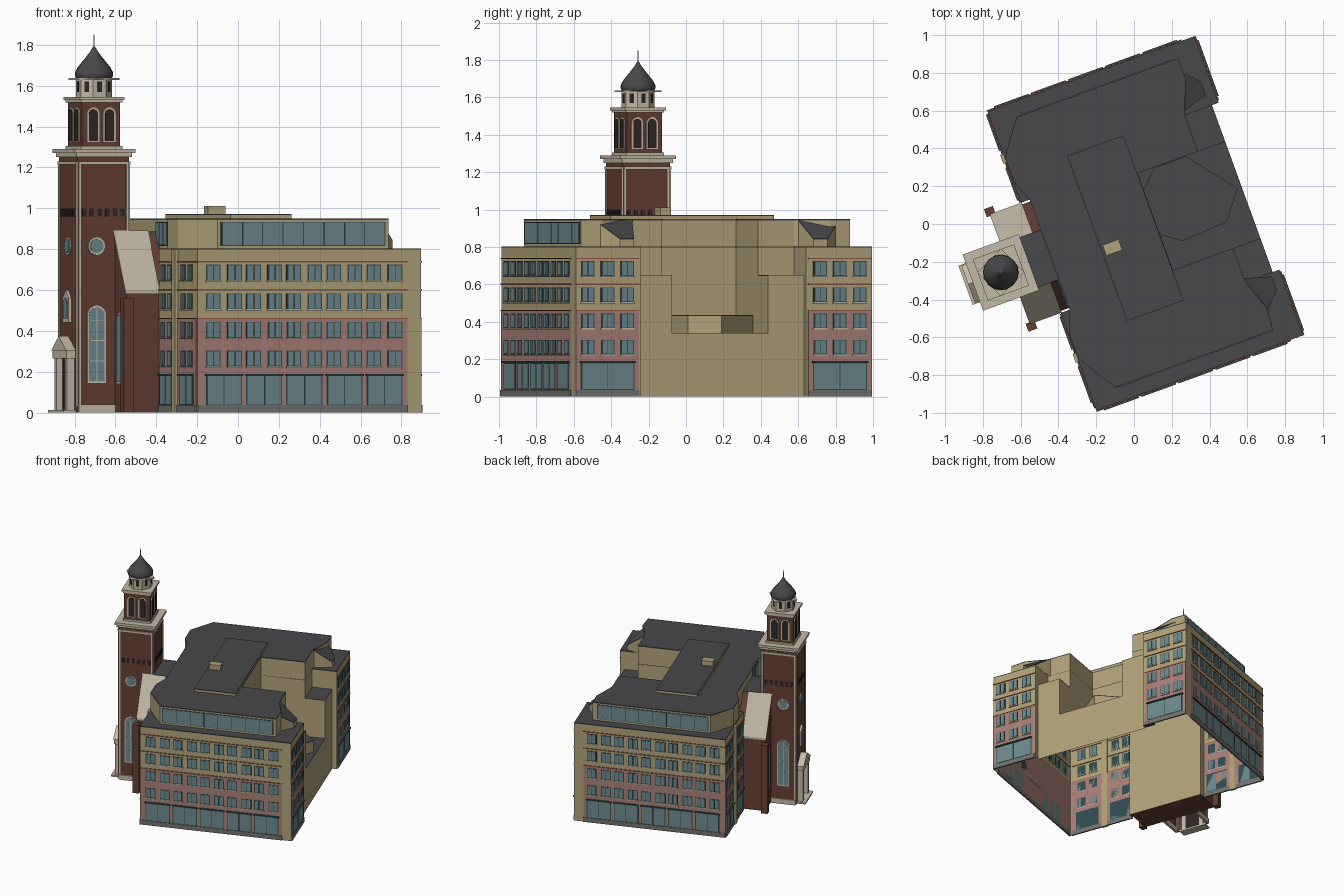
import bpy, bmesh
from math import sin, cos, pi, radians

if "Cube" in bpy.data.objects:
    bpy.data.objects.remove(bpy.data.objects["Cube"])

COL = dict(beige=(.44,.36,.19), pink=(.40,.21,.18), brown=(.13,.05,.033), roof=(.065,.065,.07),
           pale=(.55,.49,.38), glass=(.15,.25,.27), teal=(.03,.075,.08), grey=(.17,.17,.16),
           red=(.27,.09,.06), dark=(.03,.02,.018))
parts = {}

def solid(name, col, a, b, caps=(True, True), smooth=False):
    """Loft between two rings of (u, v, z) points."""
    bm = parts.setdefault(name, (bmesh.new(), col))[0]
    A = [bm.verts.new(p) for p in a]
    B = [bm.verts.new(p) for p in b]
    n = len(A)
    for i in range(n):
        f = bm.faces.new((A[i], A[(i+1) % n], B[(i+1) % n], B[i]))
        f.smooth = smooth
    if caps[0]: bm.faces.new(A[::-1])
    if caps[1]: bm.faces.new(B)

def prism(name, col, pts, z0, z1, caps=(True, True)):
    solid(name, col, [(u, v, z0) for u, v in pts], [(u, v, z1) for u, v in pts], caps)

def rect(u0, u1, v0, v1):
    return [(u0, v0), (u1, v0), (u1, v1), (u0, v1)]

def face(ou, ov, ang):
    """Wall frame: origin and outward normal angle."""
    a = radians(ang)
    return ou, ov, -sin(a), cos(a), cos(a), sin(a)

def plate(name, col, f, pts, d, d0=-.004):
    """Flat outline of (s, z) on a wall, thickened outward to d."""
    ou, ov, tu, tv, nu, nv = f
    P = lambda k: [(ou+tu*s+nu*k, ov+tv*s+nv*k, z) for s, z in pts]
    solid(name, col, P(d0), P(d))

def bar(name, col, f, s, w, z0, z1, d):
    plate(name, col, f, [(s-w/2, z0), (s+w/2, z0), (s+w/2, z1), (s-w/2, z1)], d)

def arch(name, col, f, s, w, z0, z1, d):
    r = w/2
    plate(name, col, f, [(s-r, z0), (s+r, z0)] +
          [(s+r*cos(pi*i/8), z1-r+r*sin(pi*i/8)) for i in range(9)], d)

def disc(name, col, f, s, z, r, d):
    plate(name, col, f, [(s+r*cos(pi*i/8), z+r*sin(pi*i/8)) for i in range(16)], d)

def ring(c, r, n, z, rot=0):
    return [(c[0]+r*cos(rot+2*pi*i/n), c[1]+r*sin(rot+2*pi*i/n), z) for i in range(n)]

def panes(f, s, w, z0, z1, n, d=.006):
    """Framed glazing split in n panes."""
    bar("window_frames", "teal", f, s, w+.008, z0-.004, z1+.004, d-.003)
    for i in range(n):
        bar("window_glass", "glass", f, s-w/2+(i+.5)*w/n, w/n-.005, z0, z1, d)

def bay(f, s, w, offsets, ww):
    """One facade bay: shopfront and four storeys of windows."""
    panes(f, s, w, .04, .178, 2)
    bar("shopfront_lintels", "teal", f, s, w+.015, .18, .19, .014)
    for z in (.23, .37, .51, .65):
        for o in offsets:
            panes(f, s+o, ww, z, z+.07, 2)
            bar("window_sills", "pale", f, s+o, ww+.012, z-.011, z-.004, .009)

def skin(f, s, w):
    """Pink lower wall, plinth and red string bands."""
    bar("brick_lower_walls", "pink", f, s, w, .03, .46, .002)
    bar("plinth", "grey", f, s, w, 0, .036, .007)
    for z in (.457, .598, .735):
        bar("string_bands", "red", f, s, w, z, z+.007, .005)

# --- Block: stacked wall shells, open at the bottom
V0, V1 = -.86, .825
front = [(-.525, V0), (.64, V0), (.64, -.49)]
back = [(.64, .45), (.64, V1), (-.525, V1), (-.525, .31), (-.47, .31), (-.47, -.31), (-.525, -.31)]
well = [(.11, -.3), (.11, .245)]
low = front + [(.605, -.49), (.605, .45)] + back
mid = front + [(.605, -.49), (.605, -.3)] + well + [(.605, .245), (.605, .45)] + back
core = [(.45, -.49), (.45, -.3)] + well + [(.45, .245), (.45, .45)]
high = front + core + back
prism("block_walls", "beige", low, 0, .34, (False, False))
prism("block_walls", "beige", mid, .34, .65, (False, False))
prism("block_walls", "beige", high, .65, .797, (False, False))
prism("block_roof", "roof", high, .797, .803)
prism("well_floor", "roof", rect(.11, .603, -.3, .245), .335, .34)
for v0, v1 in ((-.49, -.3), (.245, .45)):
    prism("terrace_floor", "roof", rect(.45, .603, v0, v1), .645, .651)

# Low angular structure standing in the light well
annex = [(.11, -.1), (.213, -.173), (.464, -.158), (.582, -.01), (.378, .244), (.2, .244), (.11, .15)]
prism("well_annex", "beige", annex, .34, .43, (False, False))
prism("well_annex_roof", "roof", annex, .43, .436)

# --- Penthouse with chamfered corners
pent = ([(-.39, -.78), (.5, -.78), (.51, -.66)] + core +
        [(.52, .63), (.52, .745), (-.39, .745), (-.52, .57), (-.52, .42), (-.475, .31),
         (-.475, -.31), (-.52, -.42), (-.52, -.57)])
prism("penthouse_walls", "beige", pent, .8, .943, (False, False))
prism("penthouse_roof", "roof", pent, .943, .95)
for m in (-1, 1):
    wedge = [(.44, .62), (.5, .68), (.59, .59), (.59, .51), (.45, .47)]
    tops = (.945, .925, .84, .84, .945)
    B = [(u, m*v, z) for (u, v), z in zip(wedge, tops)]
    solid("penthouse_hips", "beige", [(u, v, .8) for u, v, z in B], B, (False, False))
    solid("penthouse_hip_roofs", "roof", B, [(u, v, z+.005) for u, v, z in B])
panes(face(.055, -.78, -90), 0, .85, .82, .93, 8)
panes(face(.055, .745, 90), 0, .85, .82, .93, 8)
panes(face(-.475, -.22, 180), 0, .16, .82, .93, 3)
prism("roof_plant_walls", "beige", rect(-.21, .108, -.47, .46), .948, .966, (False, False))
prism("roof_plant_top", "roof", rect(-.21, .108, -.47, .46), .966, .971)
prism("roof_hatch", "beige", rect(-.195, -.105, -.108, -.048), .97, 1.01)

# --- Facades
for v, ang, sg in ((V0, -90, 1), (V1, 90, -1)):
    f = face(0, v, ang)
    skin(f, sg*.022, 1.094)
    for i in range(5):
        bay(f, sg*(-.387+.209*i), .18, (-.055, .055), .068)
for v, w in ((-.68, .36), (.642, .36)):
    f = face(.64, v, 0)
    skin(f, 0, w)
    bay(f, 0, .3, (-.113, 0, .113), .068)
for m in (-1, 1):
    f = face(-.525, 0, 180)
    e = .845 if m < 0 else .81
    skin(f, -m*(.315+e)/2, e-.315)
    bay(f, -m*.42, .17, (-.045, .045), .055)
    bay(f, -m*.71, .19, (-.05, .05), .06)
    bar("pilasters", "beige", f, -m*.56, .05, 0, .8, .016)

# --- Church aisle behind the tower, with sloped pale roofs
prof = [(-.3, 0), (-.3, .6), (-.14, .88), (.14, .88), (.3, .6), (.3, 0)]
bm_a = [(-.69, v, z) for v, z in prof]
solid("aisle", "brown", bm_a, [(-.47, v, z) for v, z in prof], (True, False))
prism("aisle_ridge", "roof", rect(-.69, -.47, -.14, .14), .878, .886)
for m in (-1, 1):
    q = [(-.7, m*.31, .6), (-.52, m*.31, .6), (-.52, m*.14, .89), (-.7, m*.14, .89)]
    solid("aisle_roof_slopes", "pale", q, [(u, v, z-.02) for u, v, z in q])
    prism("aisle_piers", "brown", rect(-.72, -.67, *sorted((m*.3, m*.345))), 0, .56)
    f = face(-.69, m*.215, 180)
    arch("aisle_window_frames", "pale", f, 0, .1, .14, .49, .005)
    arch("aisle_window_glass", "glass", f, 0, .082, .15, .48, .009)

# --- Tower
C = (-.75, 0)
def block(name, col, h, z0, z1, caps=(True, True)):
    prism(name, col, rect(C[0]-h, C[0]+h, -h, h), z0, z1, caps)
block("tower_shaft", "brown", .134, 0, 1.262, (False, True))
block("tower_cornice", "pale", .145, 1.25, 1.27)
block("tower_cornice", "pale", .158, 1.27, 1.29)
block("belfry", "brown", .1, 1.29, 1.53)
block("belfry_base", "pale", .108, 1.29, 1.305)
block("belfry_cornice", "pale", .108, 1.518, 1.53)
block("belfry_cornice", "pale", .116, 1.53, 1.545)
for k in range(4):
    a = radians(90*k)
    f = face(C[0]+.134*cos(a), .134*sin(a), 90*k)
    for s in (-.124, .124):
        bar("tower_corner_strips", "pale", f, s, .012, .03, 1.23, .006)
    bar("tower_string", "pale", f, 0, .26, 1.215, 1.23, .008)
    for i in range(6):
        arch("corbel_arches", "dark", f, -.1+.04*i, .022, .96, 1.0, .004)
    g = face(C[0]+.1*cos(a), .1*sin(a), 90*k)
    for s in (-.042, .042):
        arch("belfry_arch_frames", "pale", g, s, .066, 1.325, 1.495, .006)
        arch("belfry_openings", "dark", g, s, .046, 1.33, 1.485, .009)
    if k == 0:
        continue
    s = {1: .037, 2: 0, 3: -.037}[k]
    disc("round_window_frames", "pale", f, s, .815, .044, .006)
    disc("round_window_glass", "glass", f, s, .815, .034, .01)
    if k != 2:
        bar("tower_plinth", "pale", f, s, .19, 0, .04, .012)
        arch("tall_window_frames", "pale", f, s, .098, .145, .525, .006)
        arch("tall_window_glass", "glass", f, s, .08, .155, .515, .009)
        bar("tall_window_mullions", "pale", f, s, .004, .155, .51, .012)
        for z in (.25, .35, .45):
            bar("tall_window_mullions", "pale", f, s, .08, z, z+.004, .012)
    else:
        # Entrance portal on the street face, with niche window above
        plate("niche_frame", "pale", f, [(-.045, .44), (.045, .44), (.045, .56), (0, .6), (-.045, .56)], .014)
        arch("niche_glass", "glass", f, 0, .055, .46, .56, .018)
        for q in (-.075, .075):
            bar("portal_columns", "pale", f, q, .03, 0, .27, .04)
        bar("portal_door", "dark", f, 0, .12, .01, .27, .008)
        bar("portal_beam", "pale", f, 0, .2, .265, .305, .045)
        plate("portal_gable", "pale", f, [(-.105, .305), (.105, .305), (0, .375)], .05)
        bar("portal_step", "pale", f, 0, .22, 0, .012, .065)

# Octagonal drum, thin plate, onion dome and spire
solid("drum", "pale", ring(C, .088, 8, 1.545, pi/8), ring(C, .088, 8, 1.63, pi/8))
for i in range(8):
    a = i*pi/4
    bar("drum_windows", "dark", face(C[0]+.0813*cos(a), .0813*sin(a), 45*i), 0, .022, 1.57, 1.62, .003)
solid("drum_plate", "pale", ring(C, .125, 4, 1.628, radians(-20)), ring(C, .125, 4, 1.638, radians(-20)))
dome = [(.088, 1.638), (.094, 1.65), (.092, 1.668), (.08, 1.69), (.06, 1.715), (.038, 1.742), (.018, 1.768), (.005, 1.792)]
for (r0, z0), (r1, z1) in zip(dome, dome[1:]):
    solid("dome", "roof", ring(C, r0, 16, z0), ring(C, r1, 16, z1), (False, False), True)
solid("spire", "pale", ring(C, .004, 6, 1.785), ring(C, .002, 6, 1.85))

# --- Turn every part into an object, rotated to the street grid
mats = {}
for k, c in COL.items():
    mats[k] = bpy.data.materials.new(k)
    mats[k].diffuse_color = (*c, 1)
for name, (bm, col) in parts.items():
    if name == "dome":
        bmesh.ops.remove_doubles(bm, verts=bm.verts[:], dist=1e-5)
    bmesh.ops.recalc_face_normals(bm, faces=bm.faces[:])
    me = bpy.data.meshes.new(name)
    bm.to_mesh(me)
    bm.free()
    me.materials.append(mats[col])
    ob = bpy.data.objects.new(name, me)
    ob.rotation_euler.z = radians(20)
    bpy.context.collection.objects.link(ob)

for m in bpy.data.materials:
    if m.users and not m.is_grease_pencil:
        m.use_nodes = True
        m.node_tree.nodes["Principled BSDF"].inputs["Base Color"].default_value = m.diffuse_color
